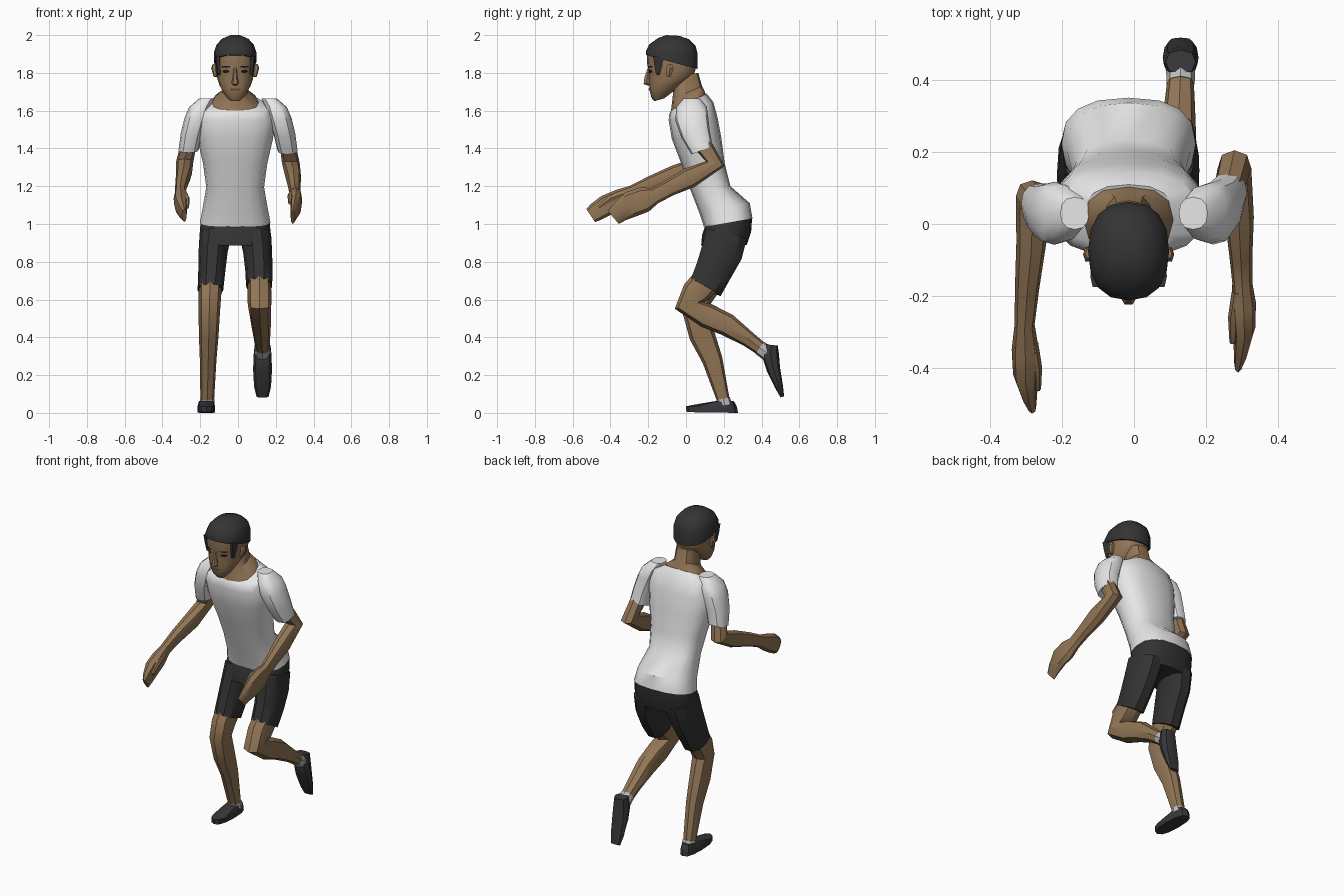
import bpy, bmesh, math
from mathutils import Vector
from mathutils.bvhtree import BVHTree

def material(name, r, g, b):
    m = bpy.data.materials.new(name)
    m.diffuse_color = (r, g, b, 1)
    return m

SKIN = material("brown_skin", 0.29, 0.18, 0.092)
SHIRT = material("white_cloth", 0.8, 0.8, 0.8)
SHORTS = material("black_cloth", 0.033, 0.033, 0.034)
HAIR = material("dark_hair", 0.034, 0.034, 0.034)
SHOE = material("dark_shoe", 0.038, 0.038, 0.042)
SOCK = material("grey_sock", 0.5, 0.5, 0.5)
EYE = material("eye_black", 0.012, 0.01, 0.01)
LIP = material("dark_lip", 0.13, 0.07, 0.04)

def finish(name, bm, mat, angle=35):
    bmesh.ops.recalc_face_normals(bm, faces=bm.faces)
    me = bpy.data.meshes.new(name)
    bm.to_mesh(me)
    bm.free()
    me.materials.append(mat)
    for p in me.polygons:
        p.use_smooth = True
    me.set_sharp_from_angle(angle=math.radians(angle))
    ob = bpy.data.objects.new(name, me)
    bpy.context.collection.objects.link(ob)
    return ob

def loft(name, mat, rings, angle=35):
    """Skin a closed tube over rings of equal length."""
    bm = bmesh.new()
    vs = [[bm.verts.new(p) for p in r] for r in rings]
    n = len(vs[0])
    for a, b in zip(vs, vs[1:]):
        for i in range(n):
            j = (i + 1) % n
            bm.faces.new((a[i], a[j], b[j], b[i]))
    bm.faces.new(vs[0])
    bm.faces.new(vs[-1])
    return finish(name, bm, mat, angle)

def sgnpow(v, p):
    return math.copysign(abs(v) ** p, v) if abs(v) > 1e-6 else 0.0

def hring(zf, zb, hw, yf, yb, xc=-0.015, pw=0.8, n=16):
    """Level ring; zf and zb are the heights at its front and back."""
    out = []
    for i in range(n):
        t = math.tau * i / n
        c, s = sgnpow(math.cos(t), pw), sgnpow(math.sin(t), pw)
        out.append((xc + hw * c, (yf + yb) / 2 + (yb - yf) / 2 * s,
                    (zf + zb) / 2 + (zb - zf) / 2 * s))
    return out

def body(name, mat, rows, angle=35, **kw):
    return loft(name, mat, [hring(*r, **kw) for r in rows], angle)

def limb(name, mat, pts, n=8, pw=0.85, angle=35):
    """Tube along points (x, y, z, half width, half thickness)."""
    c = [Vector(p[:3]) for p in pts]
    rings = []
    for i, p in enumerate(pts):
        d = Vector()
        for a, b in ((i - 1, i), (i, i + 1)):
            if a >= 0 and b < len(c):
                e = c[b] - c[a]
                e.x = 0
                d += e.normalized()
        d.normalize()
        up = Vector((0, -d.z, d.y))
        rings.append([c[i] + Vector((1, 0, 0)) * p[3] * sgnpow(math.cos(math.tau * k / n), pw)
                      + up * p[4] * sgnpow(math.sin(math.tau * k / n), pw) for k in range(n)])
    return loft(name, mat, rings, angle)

# Shirt
body("shirt", SHIRT, [
    (0.985, 1.03, 0.187, 0.095, 0.352), (1.06, 1.11, 0.172, 0.07, 0.338),
    (1.19, 1.20, 0.153, 0.02, 0.235), (1.32, 1.32, 0.170, -0.025, 0.205),
    (1.45, 1.45, 0.200, -0.075, 0.188), (1.55, 1.56, 0.213, -0.092, 0.168),
    (1.585, 1.645, 0.195, -0.088, 0.145), (1.60, 1.69, 0.128, -0.08, 0.11)])
for side, s, dy in (("left", -1, 0.0), ("right", 1, 0.03)):
    limb(side + "_sleeve", SHIRT, [
        (s * 0.165, 0.03, 1.665, 0.04, 0.045), (s * 0.20, 0.03, 1.62, 0.058, 0.08),
        (s * 0.222, 0.03, 1.56, 0.062, 0.088), (s * 0.245, 0.035 + dy / 2, 1.48, 0.058, 0.078),
        (s * 0.262, 0.055 + dy, 1.39, 0.053, 0.06)], n=12)

# Neck and neckline
body("neck", SKIN, [
    (1.585, 1.68, 0.13, -0.083, 0.105), (1.612, 1.70, 0.118, -0.078, 0.1),
    (1.66, 1.73, 0.068, -0.072, 0.085), (1.78, 1.80, 0.06, -0.06, 0.065)], n=12)

# Head
head = body("head", SKIN, [
    (1.65, 1.665, 0.03, -0.168, -0.115), (1.668, 1.70, 0.055, -0.183, -0.07),
    (1.71, 1.755, 0.082, -0.193, -0.0), (1.75, 1.785, 0.094, -0.196, 0.04),
    (1.80, 1.815, 0.1, -0.197, 0.05), (1.85, 1.85, 0.104, -0.206, 0.052),
    (1.91, 1.91, 0.104, -0.205, 0.05), (1.95, 1.95, 0.08, -0.17, 0.03)], pw=0.85)
body("hair", HAIR, [
    (1.895, 1.82, 0.113, -0.213, 0.062), (1.915, 1.90, 0.113, -0.213, 0.062),
    (1.952, 1.945, 0.099, -0.193, 0.05), (1.983, 1.978, 0.07, -0.15, 0.015),
    (2.0, 1.996, 0.03, -0.105, -0.035)], pw=0.85)
for side, s in (("left", -1), ("right", 1)):
    limb(side + "_sideburn", HAIR, [
        (-0.015 + s * 0.092, -0.145, 1.89, 0.015, 0.034),
        (-0.015 + s * 0.089, -0.145, 1.84, 0.014, 0.026),
        (-0.015 + s * 0.085, -0.15, 1.79, 0.01, 0.01)], n=6)
    limb(side + "_ear", SKIN, [
        (-0.015 + s * 0.11, -0.083, 1.845, 0.010, 0.014),
        (-0.015 + s * 0.113, -0.085, 1.825, 0.014, 0.022),
        (-0.015 + s * 0.105, -0.092, 1.78, 0.009, 0.012)], n=6)
limb("nose", SKIN, [
    (-0.015, -0.196, 1.825, 0.008, 0.008), (-0.015, -0.206, 1.775, 0.012, 0.016),
    (-0.015, -0.209, 1.748, 0.02, 0.019), (-0.015, -0.194, 1.738, 0.012, 0.008)], n=6)

# Face details: thin patches laid on the head
tree = BVHTree.FromPolygons([v.co for v in head.data.vertices],
                            [p.vertices[:] for p in head.data.polygons])
def patch(name, mat, x, z, hw, hh, lift=0.004, n=8):
    bm = bmesh.new()
    def vert(px, pz):
        hit = tree.ray_cast(Vector((px, -1, pz)), Vector((0, 1, 0)))[0]
        return bm.verts.new((px, (hit.y if hit else -0.18) - lift, pz))
    mid = vert(x, z)
    rim = [vert(x + hw * math.cos(math.tau * i / n), z + hh * math.sin(math.tau * i / n))
           for i in range(n)]
    for i in range(n):
        bm.faces.new((mid, rim[i], rim[(i + 1) % n]))
    finish(name, bm, mat)
for side, s in (("left", -1), ("right", 1)):
    patch(side + "_eye", EYE, -0.015 + s * 0.049, 1.808, 0.019, 0.009)
    patch(side + "_eyebrow", EYE, -0.015 + s * 0.05, 1.832, 0.026, 0.005)
patch("mouth", LIP, -0.015, 1.712, 0.032, 0.006)

# Arms with hands
limb("left_arm", SKIN, [
    (-0.258, 0.045, 1.44, 0.042, 0.048), (-0.283, 0.078, 1.325, 0.046, 0.048),
    (-0.286, -0.05, 1.265, 0.042, 0.05), (-0.298, -0.18, 1.215, 0.034, 0.042),
    (-0.305, -0.28, 1.17, 0.028, 0.036), (-0.303, -0.35, 1.135, 0.038, 0.05),
    (-0.302, -0.42, 1.10, 0.035, 0.056), (-0.292, -0.475, 1.065, 0.022, 0.05),
    (-0.284, -0.505, 1.045, 0.012, 0.042)])
limb("left_thumb", SKIN, [
    (-0.285, -0.33, 1.16, 0.018, 0.02), (-0.272, -0.40, 1.135, 0.016, 0.02),
    (-0.268, -0.46, 1.09, 0.009, 0.01)], n=6)
limb("right_arm", SKIN, [
    (0.26, 0.075, 1.44, 0.042, 0.05), (0.28, 0.155, 1.32, 0.047, 0.052),
    (0.293, 0.02, 1.245, 0.041, 0.055), (0.298, -0.09, 1.19, 0.032, 0.044),
    (0.302, -0.165, 1.15, 0.028, 0.044), (0.306, -0.22, 1.13, 0.034, 0.068),
    (0.308, -0.29, 1.105, 0.03, 0.07), (0.298, -0.35, 1.065, 0.02, 0.055),
    (0.29, -0.385, 1.035, 0.011, 0.045)])
limb("right_thumb", SKIN, [
    (0.29, -0.19, 1.17, 0.018, 0.02), (0.278, -0.26, 1.15, 0.016, 0.02),
    (0.275, -0.33, 1.11, 0.009, 0.01)], n=6)

# Shorts
body("shorts_hips", SHORTS, [
    (0.985, 1.035, 0.183, 0.1, 0.35), (0.94, 0.96, 0.188, 0.085, 0.345),
    (0.885, 0.89, 0.18, 0.08, 0.322)])
limb("left_shorts_leg", SHORTS, [
    (-0.118, 0.215, 0.95, 0.085, 0.115), (-0.132, 0.19, 0.85, 0.077, 0.115),
    (-0.138, 0.15, 0.76, 0.072, 0.103), (-0.146, 0.105, 0.65, 0.068, 0.088)], n=10)
limb("right_shorts_leg", SHORTS, [
    (0.09, 0.215, 0.95, 0.085, 0.115), (0.104, 0.19, 0.85, 0.077, 0.115),
    (0.11, 0.15, 0.76, 0.072, 0.103), (0.112, 0.1, 0.67, 0.069, 0.088)], n=10)

# Legs
limb("left_leg", SKIN, [
    (-0.144, 0.13, 0.71, 0.061, 0.077), (-0.149, 0.07, 0.62, 0.06, 0.075),
    (-0.152, 0.045, 0.54, 0.057, 0.066), (-0.155, 0.085, 0.41, 0.052, 0.068),
    (-0.158, 0.14, 0.28, 0.044, 0.054), (-0.163, 0.2, 0.06, 0.036, 0.033)])
limb("right_leg", SKIN, [
    (0.112, 0.12, 0.71, 0.061, 0.077), (0.113, 0.05, 0.635, 0.064, 0.075),
    (0.114, 0.01, 0.57, 0.062, 0.072), (0.118, 0.11, 0.515, 0.056, 0.066),
    (0.122, 0.22, 0.465, 0.052, 0.06), (0.127, 0.33, 0.39, 0.043, 0.042),
    (0.13, 0.41, 0.33, 0.036, 0.035)])

# Socks and shoes
limb("left_sock", SOCK, [(-0.163, 0.197, 0.075, 0.038, 0.036), (-0.163, 0.205, 0.04, 0.04, 0.04)])
limb("right_sock", SOCK, [(0.13, 0.39, 0.345, 0.039, 0.039), (0.13, 0.44, 0.31, 0.041, 0.042)])
body("left_shoe", SHOE, [
    (0.004, 0.0, 0.045, 0.002, 0.275), (0.035, 0.03, 0.047, 0.0, 0.27),
    (0.05, 0.052, 0.042, 0.08, 0.26), (0.062, 0.064, 0.038, 0.155, 0.248)], xc=-0.168, n=12)
limb("right_shoe", SHOE, [
    (0.13, 0.452, 0.36, 0.042, 0.034), (0.13, 0.446, 0.31, 0.047, 0.046),
    (0.13, 0.463, 0.23, 0.05, 0.036), (0.13, 0.492, 0.14, 0.045, 0.022),
    (0.13, 0.51, 0.085, 0.032, 0.01)])
